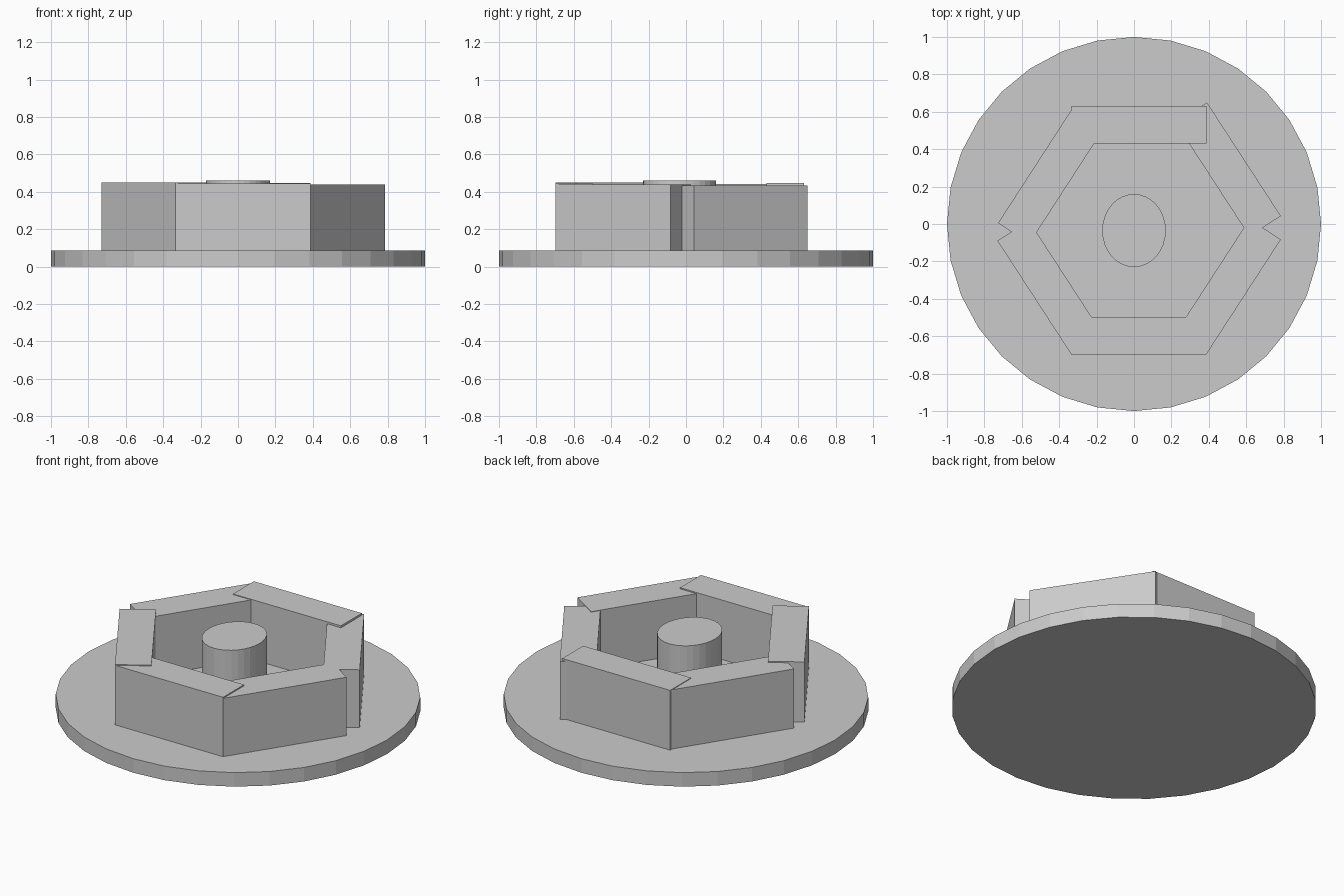
import bpy
from mathutils import Vector, Matrix

if "Cube" in bpy.data.objects:
    bpy.data.objects.remove(bpy.data.objects["Cube"])


def cylinder(name, centre, rx, ry, z0, z1, sides=32):
    bpy.ops.mesh.primitive_cylinder_add(vertices=sides, radius=1, depth=1)
    ob = bpy.context.object
    ob.name = name
    ob.data.transform(Matrix.Diagonal((rx, ry, z1 - z0, 1)))
    ob.location = (centre[0], centre[1], (z0 + z1) / 2)
    return ob


def wall(name, start, end, top, bottom=0.06, thick=0.2):
    # outer edge runs counter-clockwise, so the thickness grows to the left
    a, b = Vector(start), Vector(end)
    d = b - a
    inward = Vector((-d.y, d.x)).normalized()
    c = (a + b) / 2 + inward * thick / 2
    bpy.ops.mesh.primitive_cube_add(size=1)
    ob = bpy.context.object
    ob.name = name
    ob.data.transform(Matrix.Diagonal((d.length, thick, top - bottom, 1)))
    ob.location = (c.x, c.y, (top + bottom) / 2)
    ob.rotation_euler.z = Vector((1, 0)).angle_signed(d) * -1
    return ob


# round base and central post
cylinder("base_disc", (0, 0), 1, 1, 0, 0.085)
cylinder("centre_post", (0, -0.035), 0.17, 0.195, 0.06, 0.46)

# six overlapping wall blocks forming a hexagonal ring, heights slightly staggered
walls = [
    ("front_wall", (-0.335, -0.697), (0.388, -0.697), 0.445),
    ("front_right_wall", (0.388, -0.695), (0.785, -0.083), 0.438),
    ("back_right_wall", (0.785, 0.043), (0.39, 0.65), 0.435),
    ("back_wall", (0.388, 0.63), (-0.335, 0.63), 0.447),
    ("back_left_wall", (-0.335, 0.61), (-0.727, 0.005), 0.443),
    ("front_left_wall", (-0.73, -0.09), (-0.335, -0.698), 0.45),
]
for w in walls:
    wall(*w)
